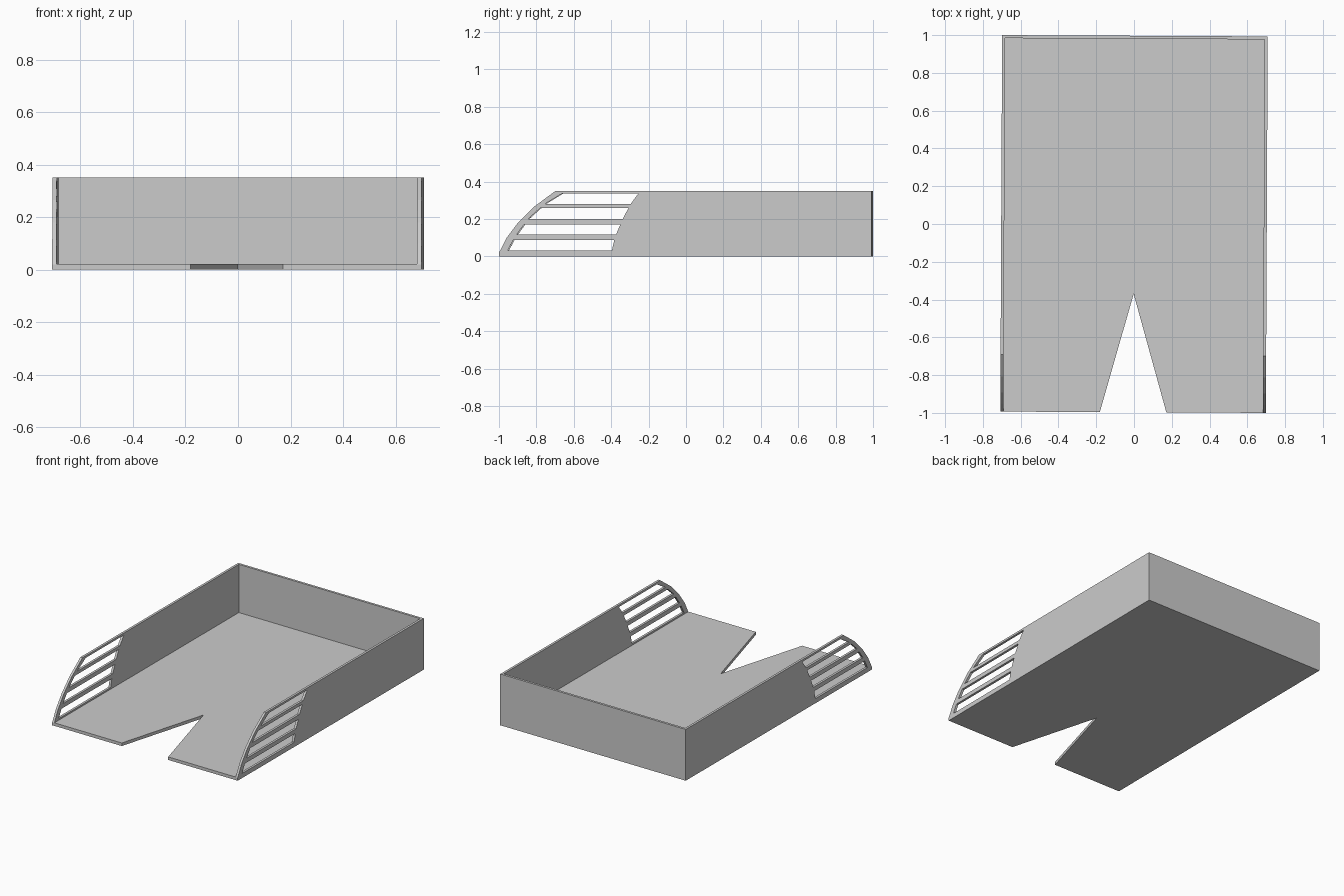
import bpy, math
from mathutils import Matrix

if "Cube" in bpy.data.objects:
    bpy.data.objects.remove(bpy.data.objects["Cube"])

HX, HY, H, T, FLOOR = 0.703, 0.9965, 0.35, 0.016, 0.021
# the whole tray is turned very slightly about z
TURN = Matrix.Rotation(math.radians(-0.28), 4, 'Z')


def plate(name, loops, thick, matrix):
    """Flat plate from closed 2D loops (the first is the outline, the rest holes)."""
    cu = bpy.data.curves.new(name, 'CURVE')
    cu.dimensions = '2D'
    cu.fill_mode = 'BOTH'
    cu.extrude = thick / 2
    for pts in loops:
        sp = cu.splines.new('POLY')
        sp.points.add(len(pts) - 1)
        for p, (x, y) in zip(sp.points, pts):
            p.co = (x, y, 0, 1)
        sp.use_cyclic_u = True
        sp.use_smooth = False
    ob = bpy.data.objects.new(name, cu)
    bpy.context.collection.objects.link(ob)
    ob.matrix_world = TURN @ matrix
    bpy.ops.object.select_all(action='DESELECT')
    ob.select_set(True)
    bpy.context.view_layer.objects.active = ob
    bpy.ops.object.convert(target='MESH')
    return ob


# floor with a V notch in the front edge
ix = HX - T
floor = [(-ix, -HY), (-0.176, -HY), (0, -0.37), (0.176, -HY), (ix, -HY),
         (ix, HY - T), (-ix, HY - T)]
plate("floor", [floor], FLOOR, Matrix.Translation((0, 0, FLOOR / 2)))

# side walls: curved front edge, four long slots
outline = [(-HY, 0), (HY, 0), (HY, H), (-0.695, H), (-0.81, 0.265),
           (-0.895, 0.18), (-0.955, 0.10), (-HY, 0.02)]
# slot: z low, z high, front low, front high, rear low, rear high
slots = [(0.032, 0.088, -0.95, -0.92, -0.393, -0.380),
         (0.117, 0.172, -0.902, -0.862, -0.371, -0.347),
         (0.201, 0.258, -0.84, -0.777, -0.334, -0.305),
         (0.280, 0.336, -0.752, -0.66, -0.293, -0.252)]
holes = [[(fl, z0), (rl, z0), (rh, z1), (fh, z1)] for z0, z1, fl, fh, rl, rh in slots]
# profile axes: local x -> y, local y -> z, local z -> x
AXES = Matrix(((0, 0, 1, 0), (1, 0, 0, 0), (0, 1, 0, 0), (0, 0, 0, 1)))
for name, s in (("left_wall", -1), ("right_wall", 1)):
    plate(name, [outline] + holes, T, Matrix.Translation((s * (HX - T / 2), 0, 0)) @ AXES)

# back wall between the sides
back = [(-ix, 0), (ix, 0), (ix, H), (-ix, H)]
plate("back_wall", [back], T,
      Matrix.Translation((0, HY - T / 2, 0)) @ Matrix.Rotation(math.pi / 2, 4, 'X'))
